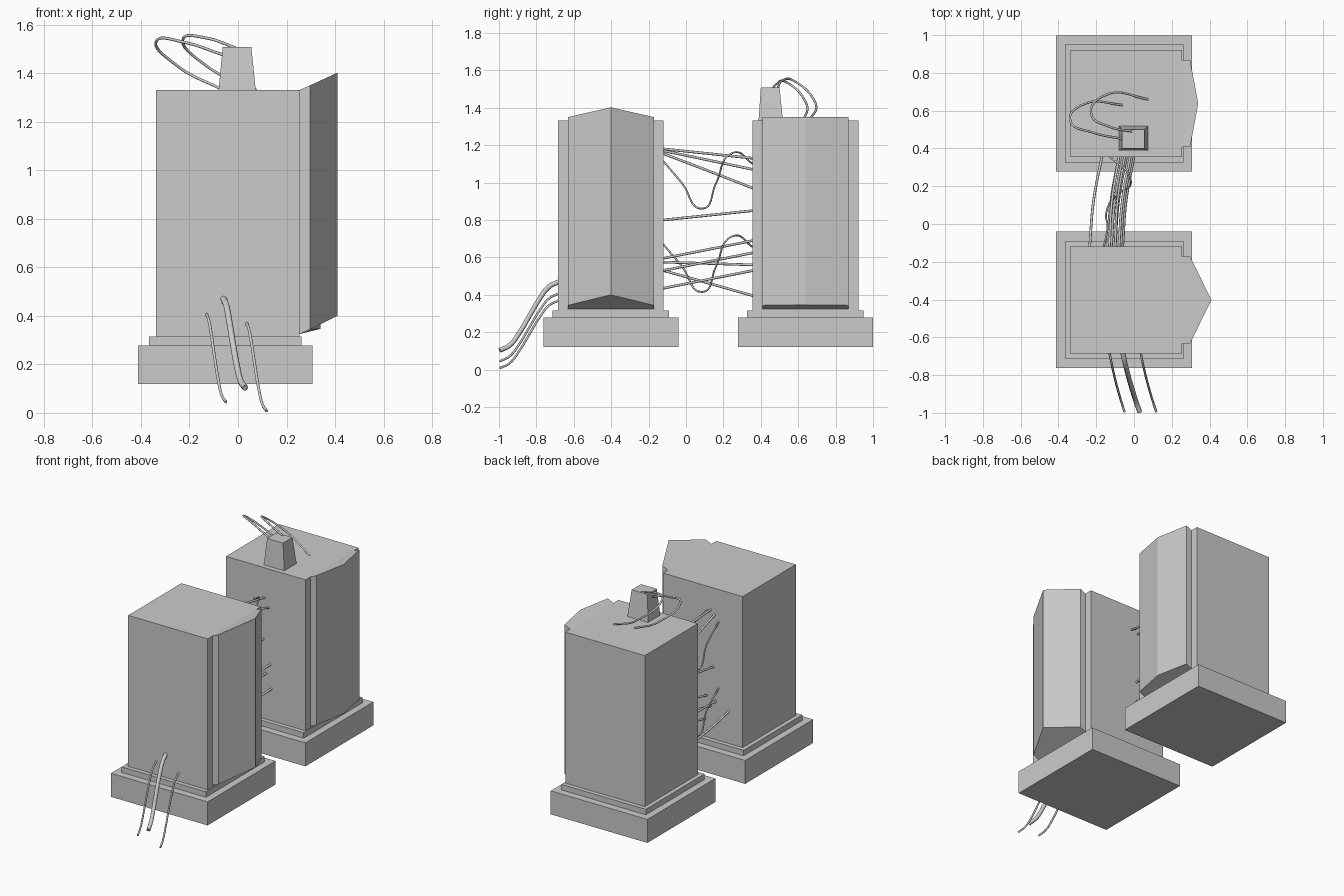
import bpy, bmesh
from mathutils import Vector

if "Cube" in bpy.data.objects:
    bpy.data.objects.remove(bpy.data.objects["Cube"])


def mesh_object(name, verts, faces):
    mesh = bpy.data.meshes.new(name)
    mesh.from_pydata(verts, [], faces)
    bm = bmesh.new()
    bm.from_mesh(mesh)
    bmesh.ops.recalc_face_normals(bm, faces=bm.faces)
    bm.to_mesh(mesh)
    bm.free()
    obj = bpy.data.objects.new(name, mesh)
    bpy.context.collection.objects.link(obj)
    return obj


def loft(name, lower, upper):
    """Closed solid between two matching outlines."""
    n = len(lower)
    faces = [tuple(range(n)), tuple(range(n, 2 * n))]
    faces += [(i, (i + 1) % n, n + (i + 1) % n, n + i) for i in range(n)]
    return mesh_object(name, lower + upper, faces)


def rect(x0, x1, y0, y1, z):
    return [(x0, y0, z), (x1, y0, z), (x1, y1, z), (x0, y1, z)]


def box(name, x0, x1, y0, y1, z0, z1):
    return loft(name, rect(x0, x1, y0, y1, z0), rect(x0, x1, y0, y1, z1))


def cable(name, points, radius=0.006):
    curve = bpy.data.curves.new(name, 'CURVE')
    curve.dimensions = '3D'
    curve.bevel_depth = radius
    curve.bevel_resolution = 2
    curve.resolution_u = 8
    curve.use_fill_caps = True
    spline = curve.splines.new('BEZIER')
    spline.bezier_points.add(len(points) - 1)
    for bp, p in zip(spline.bezier_points, points):
        bp.co = p
        bp.handle_left_type = bp.handle_right_type = 'AUTO'
    obj = bpy.data.objects.new(name, curve)
    bpy.context.collection.objects.link(obj)
    return obj


# cabinets: plinth, step, body and pointed door on the +x side
def cabinet(name, cy, apex_x, apex_top, apex_bottom):
    box(name + "_plinth", -0.412, 0.308, cy - 0.361, cy + 0.361, 0.12, 0.278)
    box(name + "_step", -0.366, 0.261, cy - 0.312, cy + 0.312, 0.278, 0.315)
    box(name + "_body", -0.338, 0.254, cy - 0.283, cy + 0.283, 0.315, 1.331)
    h = 0.23

    def outline(z_in, z_side, z_apex):
        return [(0.254, cy - h, z_in), (0.297, cy - h, z_side), (apex_x, cy, z_apex),
                (0.297, cy + h, z_side), (0.254, cy + h, z_in)]
    loft(name + "_door", outline(0.325, 0.344, apex_bottom), outline(1.331, 1.35, apex_top))


cabinet("front_cabinet", -0.402, 0.41, 1.402, 0.40)
cabinet("rear_cabinet", 0.638, 0.34, 1.35, 0.346)

# tapered junction box on the rear cabinet
loft("junction_box", rect(-0.08, 0.073, 0.388, 0.518, 1.331),
     rect(-0.063, 0.055, 0.40, 0.50, 1.508))

# looped cables behind the junction box
cable("loop_cable_outer", [(-0.06, 0.45, 1.475), (-0.22, 0.485, 1.527), (-0.335, 0.54, 1.535),
                           (-0.25, 0.64, 1.43), (-0.06, 0.63, 1.33)])
cable("loop_cable_inner", [(-0.01, 0.49, 1.505), (-0.13, 0.515, 1.545), (-0.225, 0.575, 1.545),
                           (-0.13, 0.69, 1.43), (0.075, 0.66, 1.33)])


# S-shaped cables hanging from the front face
def hanging(name, start, end, radius):
    a, b = Vector(start), Vector(end)
    pts = []
    for i in range(7):
        t = i / 6
        p = a.lerp(b, t)
        p.z = a.z + (b.z - a.z) * t * t * (3 - 2 * t)
        p.x -= 0.006 * (1 - (2 * t - 1) ** 2)
        pts.append(p)
    cable(name, pts, radius)


hanging("hanging_cable_thick", (-0.06, -0.68, 0.47), (0.03, -0.995, 0.103), 0.013)
hanging("hanging_cable_left", (-0.13, -0.68, 0.407), (-0.05, -0.995, 0.045), 0.006)
hanging("hanging_cable_right", (0.035, -0.68, 0.37), (0.118, -0.995, 0.008), 0.006)

# taut cables between cabinets: x and z at the front end, x and z at the rear end
Y0, Y1 = -0.122, 0.358
links = [(-0.10, 1.18, -0.05, 1.13), (-0.08, 1.17, -0.02, 1.07), (-0.13, 1.155, -0.08, 0.97),
         (-0.12, 0.80, -0.06, 0.85), (-0.07, 0.595, -0.01, 0.69), (-0.14, 0.575, -0.08, 0.56),
         (-0.10, 0.53, -0.04, 0.625), (-0.06, 0.435, 0.0, 0.53), (-0.235, 0.53, -0.17, 0.395)]
for i, (xa, za, xb, zb) in enumerate(links):
    cable(f"link_cable_{i + 1}", [(xa, Y0, za), ((xa + xb) / 2 - 0.012, 0.12, (za + zb) / 2),
                                  (xb, Y1, zb)], 0.007)

# slack cables between cabinets
for i, z in enumerate((1.115, 0.67)):
    cable(f"slack_cable_{i + 1}", [(-0.16, Y0, z), (-0.14, -0.02, z - 0.12), (-0.14, 0.085, z - 0.255),
                                   (-0.08, 0.16, z - 0.12), (-0.02, 0.245, z + 0.042),
                                   (-0.13, Y1, z - 0.015)], 0.005)
